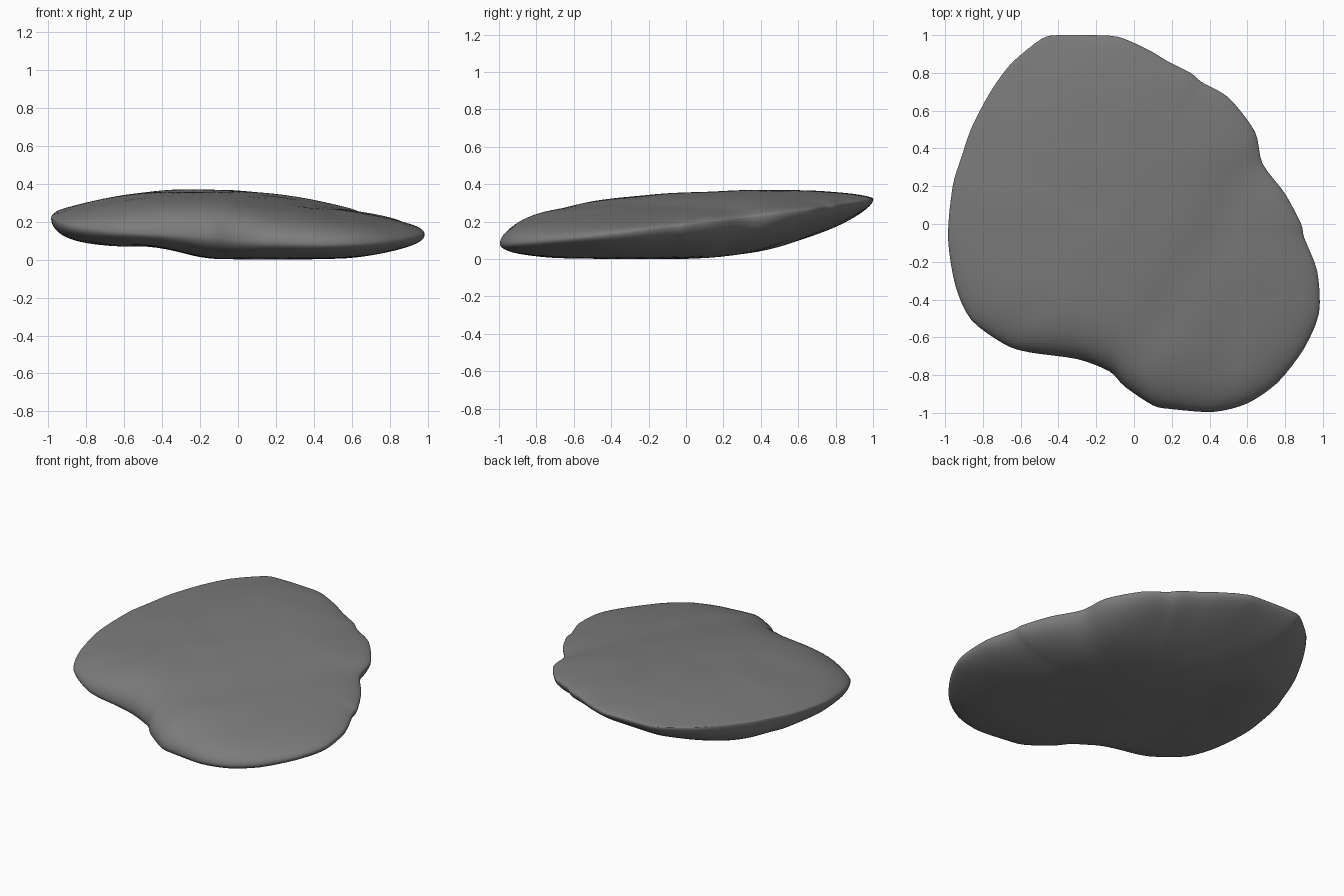
import bpy, bmesh, math
from mathutils import Vector, noise

if "Cube" in bpy.data.objects:
    bpy.data.objects.remove(bpy.data.objects["Cube"])

# Outline of the stone seen from above
OUTLINE = [(-.40, 1.0), (-.23, 1.0), (-.08, .99), (.08, .92), (.18, .86), (.30, .80), (.36, .75),
           (.50, .67), (.64, .49), (.68, .32), (.80, .16), (.885, 0), (.90, -.07), (.97, -.25),
           (.98, -.47), (.90, -.66), (.76, -.84), (.60, -.95), (.42, -.995), (.20, -.98),
           (.10, -.96), (-.05, -.86), (-.13, -.78), (-.30, -.715), (-.55, -.68), (-.68, -.64),
           (-.86, -.51), (-.945, -.33), (-.985, -.07), (-.96, .20), (-.915, .35),
           (-.86, .51), (-.76, .70), (-.65, .85), (-.49, .98)]
SUB = 4
RINGS = 28


def smooth_outline(pts):
    out, n = [], len(pts)
    for i in range(n):
        a, b, c, d = (Vector(pts[(i + k) % n]) for k in (-1, 0, 1, 2))
        for j in range(SUB):
            t = j / SUB
            cr = 0.5 * (2*b + (c - a)*t + (2*a - 5*b + 4*c - d)*t*t + (3*b - a - 3*c + d)*t**3)
            out.append(b.lerp(c, t).lerp(cr, 0.8))
    return out


def smoothstep(a, b, v):
    t = min(1, max(0, (v - a) / (b - a)))
    return t * t * (3 - 2 * t)


def smooth_max(a, b, r):
    return (a + b + math.sqrt((a - b)**2 + r * r)) / 2


def rim(x, y):
    return .21 + .11 * y - .025 * x


# Upper face: domed main slab meeting a lower front-right lobe along a soft crease
def top(x, y):
    slab = .375 - .16 * (x + .2)**2 - .055 * (y - .5)**2
    lobe = .26 + .06 * y - .1 * max(0, x - .6)
    d = ((x + .05) * 1.15 - (y + .8) * .73) / 1.362
    return smooth_max(slab, lobe, .03) - .009 * math.exp(-(d / .13)**2)


# Lower face: flat at the front right, rising to the back and the left
def bottom(x, y):
    back = .2 * max(0, y + .1)**2 - .15 * max(0, y - .65)**2
    left = .075 * smoothstep(-.05, -.5, x)
    return smooth_max(back, left, .02) + .03 * smoothstep(.5, 1.05, x)


outline = smooth_outline(OUTLINE)
n = len(outline)
bm = bmesh.new()


def make_ring(s, height):
    ring = []
    for p in outline:
        x, y = p * s
        m = rim(x, y)
        # the underside slopes away more gently at the back right
        power = 7
        if height is bottom:
            power -= 3.5 * smoothstep(0, .8, p.normalized().dot(Vector((.75, .66))))
        f = math.sqrt(max(0, 1 - s**power))
        bump = .005 * noise.noise(Vector((x * 4, y * 4, 1 if height is top else 7)))
        ring.append(bm.verts.new((x, y, m + (height(x, y) + bump - m) * f)))
    return ring


def bridge(a, b, flip):
    for i in range(n):
        j = (i + 1) % n
        q = (a[i], a[j], b[j], b[i])
        bm.faces.new(q[::-1] if flip else q)


# Rounded rim shared by both faces, rings closer together near the edge
edge = make_ring(1, top)
for height, flip in ((top, False), (bottom, True)):
    prev = edge
    for k in range(1, RINGS):
        ring = make_ring(1 - (k / RINGS)**2, height)
        bridge(prev, ring, flip)
        prev = ring
    centre = bm.verts.new((0, 0, height(0, 0)))
    for i in range(n):
        tri = (prev[i], prev[(i + 1) % n], centre)
        bm.faces.new(tri[::-1] if flip else tri)

bmesh.ops.recalc_face_normals(bm, faces=bm.faces)
low = min(v.co.z for v in bm.verts)
bmesh.ops.translate(bm, verts=bm.verts, vec=(0, 0, -low))
mesh = bpy.data.meshes.new("flat_stone")
bm.to_mesh(mesh)
bm.free()
mesh.shade_smooth()
stone = bpy.data.objects.new("flat_stone", mesh)
bpy.context.collection.objects.link(stone)

# Dark grey stone
mat = bpy.data.materials.new("dark_stone")
mat.diffuse_color = (.2, .2, .2, 1)
mat.use_nodes = True
mat.node_tree.nodes["Principled BSDF"].inputs["Base Color"].default_value = mat.diffuse_color
mesh.materials.append(mat)
